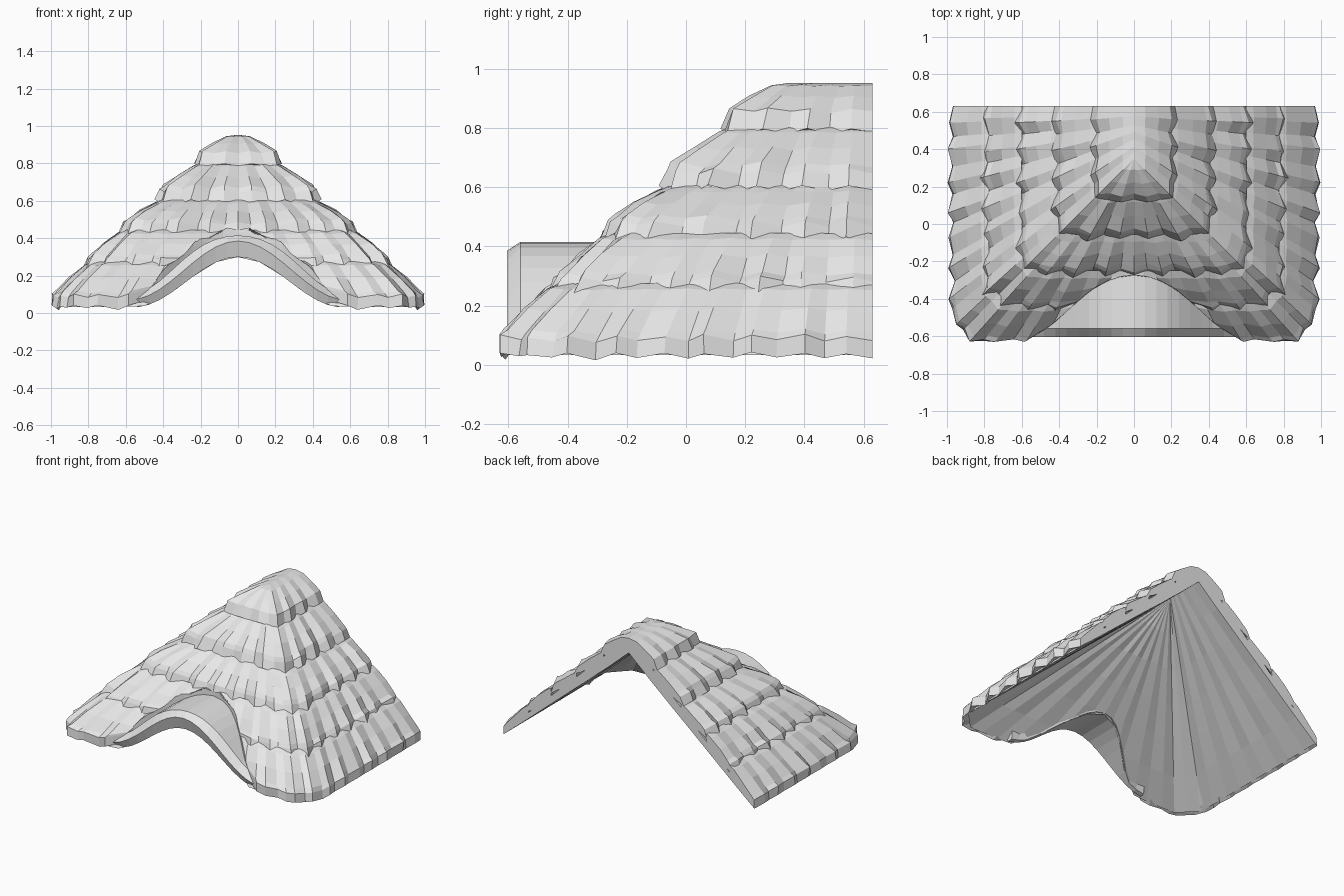
import bpy, bmesh, math, random

random.seed(4)
if "Cube" in bpy.data.objects:
    bpy.data.objects.remove(bpy.data.objects["Cube"])

thatch = bpy.data.materials.new("thatch_grey")
thatch.use_nodes = True
thatch.diffuse_color = (0.8, 0.8, 0.8, 1)
thatch.node_tree.nodes["Principled BSDF"].inputs["Base Color"].default_value = (0.8, 0.8, 0.8, 1)

BACK, APEX = 0.63, 0.35      # rear gable plane and front end of the ridge
EAVE, HALF = -0.605, 0.56    # front of the arched hood and its half width


def hump(x, half):
    return 0.5 + 0.5 * math.cos(math.pi * min(abs(x) / half, 1))


def hood_under(x):
    return 0.03 + 0.27 * hump(x, HALF)


def hood_face(x):
    return 0.07 + 0.315 * hump(x, 0.58)


def hood_crown(x):
    """Top of the hood, thicker on its shoulders."""
    return hood_face(x) + 0.03 + 0.03 * math.sin(math.pi * min(abs(x) / HALF, 1)) ** 2


def stop_outer(x):
    """Where the hood top runs into the outer slope."""
    return APEX - (1.03 - hood_crown(x)) / 0.985


def stop_under(x):
    """Where the hood ceiling runs into the underside."""
    return APEX - (0.85 - hood_under(x)) / 0.855


def place(side, front, t, reach, d, z, under):
    """Point at distance d from the ridge; columns converge towards the hip."""
    if front:
        x, y = d * t, APEX - d
    else:
        x, y = d, BACK - t * (BACK - APEX + reach) + t ** 1.25 * (reach - d)
    # blunt the hip corner
    over = x + (APEX - y) - 1.87 * d
    if over > 0:
        x, y = x - over / 2, y + over / 2
    # stop at the arched opening
    if x < HALF:
        limit = stop_under(x) if under else stop_outer(x)
        if y < limit:
            z += (limit - y) * (0.855 if under else 0.985)
            y = limit
    return (max(-1, min(1, side * x)), max(-BACK, min(BACK, y)), max(0, z))


def make_object(name, bm):
    bmesh.ops.remove_doubles(bm, verts=bm.verts, dist=0.0005)
    bmesh.ops.recalc_face_normals(bm, faces=bm.faces)
    mesh = bpy.data.meshes.new(name)
    bm.to_mesh(mesh)
    bm.free()
    mesh.materials.append(thatch)
    obj = bpy.data.objects.new(name, mesh)
    bpy.context.collection.objects.link(obj)


def skin(name, loops):
    """Join matching closed cross-sections into a capped solid."""
    bm = bmesh.new()
    rings = [[bm.verts.new(p) for p in loop] for loop in loops]
    for a, b in zip(rings, rings[1:]):
        for i in range(len(a)):
            j = (i + 1) % len(a)
            bm.faces.new((a[i], a[j], b[j], b[i]))
    bm.faces.new(rings[0])
    bm.faces.new(rings[-1][::-1])
    make_object(name, bm)


def wrap(name, section, spacing):
    """Sweep a section (distance, height, pleat, under) round three sides."""
    reach = max(row[0] for row in section)
    ns = round((BACK - APEX + reach) / spacing)
    nf = max(2, round(reach / spacing))
    columns = [(False, i / ns, ns) for i in range(ns)]
    columns += [(True, 1 - i / nf, nf) for i in range(nf + 1)]
    half = []
    for i, (front, t, count) in enumerate(columns):
        sway = (1 if i % 2 else -1) * random.uniform(0.4, 1.1)
        if 0 < t < 1:
            t += random.uniform(-0.2, 0.2) / count
        column = []
        for d, z, pleat, under in section:
            w = pleat * (sway + random.uniform(-0.4, 0.4))
            column.append((front, t, reach, max(0, d + w), z + w * 0.7, under))
        half.append(column)
    loops = [[place(1, *p) for p in c] for c in half]
    loops += [[place(-1, *p) for p in c] for c in half[-2::-1]]
    skin(name, loops)


# Overlapping thatch courses: top distance and height, lower distance and
# height, and how far the cut lip slants outwards
courses = [
    ("second_course", 0.225, 0.785, 0.405, 0.662, 0.022),
    ("third_course", 0.435, 0.585, 0.595, 0.485, 0.022),
    ("fourth_course", 0.63, 0.425, 0.785, 0.295, 0.02),
    ("eave_course", 0.805, 0.255, 0.975, 0.097, 0.004),
]
for name, d0, z0, d1, z1, slant in courses:
    dm, zm = (d0 + d1) / 2, (z0 + z1) / 2 + 0.008
    wrap(name, [
        (d0 - 0.03, z0 + 0.02, 0.002, False),
        (d0 + 0.01, z0, 0.005, False),
        (dm, zm, 0.01, False),
        (d1 - 0.02, z1 + 0.014, 0.013, False),
        (d1, z1 - 0.008, 0.015, False),
        (d1 + slant, z1 - 0.067, 0.017, False),
        (d1 - 0.035, z1 - 0.045, 0.003, False),
        (d0 - 0.03, z0 - 0.05, 0, False),
    ], 0.08)

# Rounded ridge cap
wrap("ridge_course", [
    (0, 0.953, 0, False),
    (0.06, 0.943, 0.003, False),
    (0.13, 0.905, 0.006, False),
    (0.195, 0.86, 0.01, False),
    (0.222, 0.79, 0.012, False),
    (0.17, 0.785, 0.005, False),
    (0, 0.86, 0, False),
], 0.075)

# Inner body with the sloping underside
rows = 6
ceiling = [(0.955 * i / rows, 0.85 - 0.855 * 0.955 * i / rows, 0.003 if 0 < i < rows else 0, True)
           for i in range(rows + 1)]
cover = [(0.945 * i / rows, min(0.92, 0.955 - 0.94 * 0.945 * i / rows), 0, False)
         for i in range(rows, -1, -1)]
wrap("inner_body", ceiling + cover, 0.12)

# Arched hood over the front opening
loops = []
steps = 18
for i in range(steps + 1):
    x = -0.54 + 1.08 * i / steps
    low, crown = hood_under(x), hood_crown(x)
    loops.append([
        (x, max(stop_under(x) + 0.01, -0.55), low + 0.004),
        (x, EAVE + 0.025, low),
        (x, EAVE, hood_face(x)),
        (x, EAVE + 0.045, crown),
        (x, max(stop_outer(x) + 0.03, -0.54), crown),
    ])
skin("front_hood", loops)
